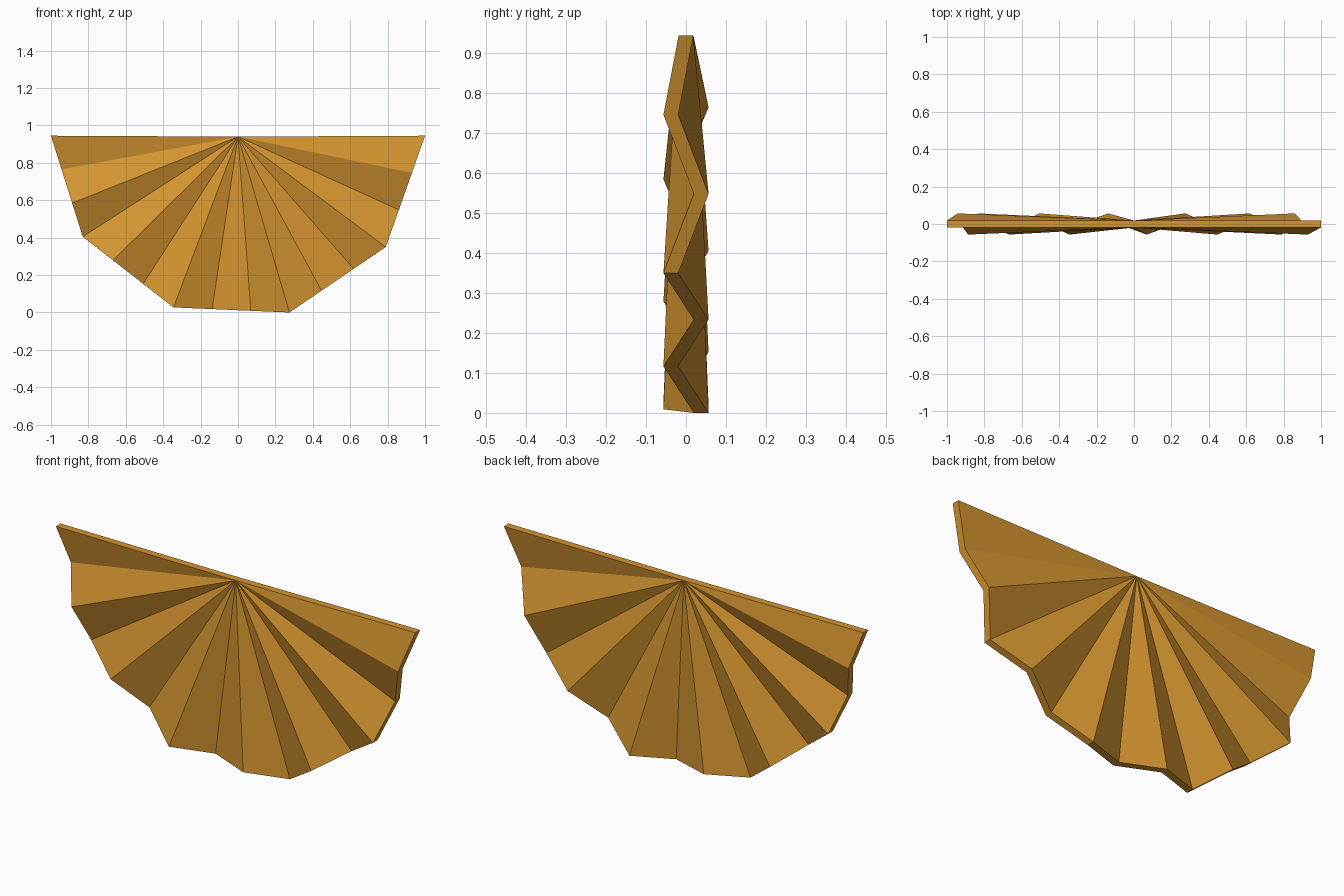
import bpy
import bmesh
from mathutils import Vector

cube = bpy.data.objects.get("Cube")
if cube:
    bpy.data.objects.remove(cube)

# Single golden colour
gold = bpy.data.materials.new("golden_brown")
gold.use_nodes = True
colour = (0.66, 0.30, 0.03, 1)
gold.diffuse_color = colour
gold.node_tree.nodes["Principled BSDF"].inputs["Base Color"].default_value = colour

# Fan outline: straight sides, each split into equal pleats
CORNERS = [(1, 0.945), (0.79, 0.35), (0.275, 0.0),
           (-0.345, 0.027), (-0.83, 0.405), (-1, 0.945)]
PLEATS_PER_SIDE = 3
THICKNESS = 0.037
FOLD = 0.038

rim = []
for start, end in zip(CORNERS, CORNERS[1:]):
    for step in range(PLEATS_PER_SIDE):
        rim.append(Vector(start).lerp(Vector(end), step / PLEATS_PER_SIDE))
rim.append(Vector(CORNERS[-1]))

# Pleated sheet: folds alternate forward and back, the two ends stay flat
bm = bmesh.new()
front_y = -THICKNESS / 2
hub = bm.verts.new((0, front_y, 0.94))
verts = []
for i, p in enumerate(rim):
    fold = 0 if i in (0, len(rim) - 1) else FOLD * (-1) ** i
    verts.append(bm.verts.new((p.x, front_y + fold, p.y)))
sheet = [bm.faces.new((hub, a, b)) for a, b in zip(verts, verts[1:])]

# Thicken the sheet straight backwards, keeping the front faces
extruded = bmesh.ops.extrude_face_region(bm, geom=sheet, use_keep_orig=True)
back = [g for g in extruded["geom"] if isinstance(g, bmesh.types.BMVert)]
bmesh.ops.translate(bm, verts=back, vec=(0, THICKNESS, 0))
bmesh.ops.recalc_face_normals(bm, faces=bm.faces[:])

mesh = bpy.data.meshes.new("pleated_fan")
bm.to_mesh(mesh)
bm.free()
mesh.materials.append(gold)
fan = bpy.data.objects.new("pleated_fan", mesh)
bpy.context.collection.objects.link(fan)
